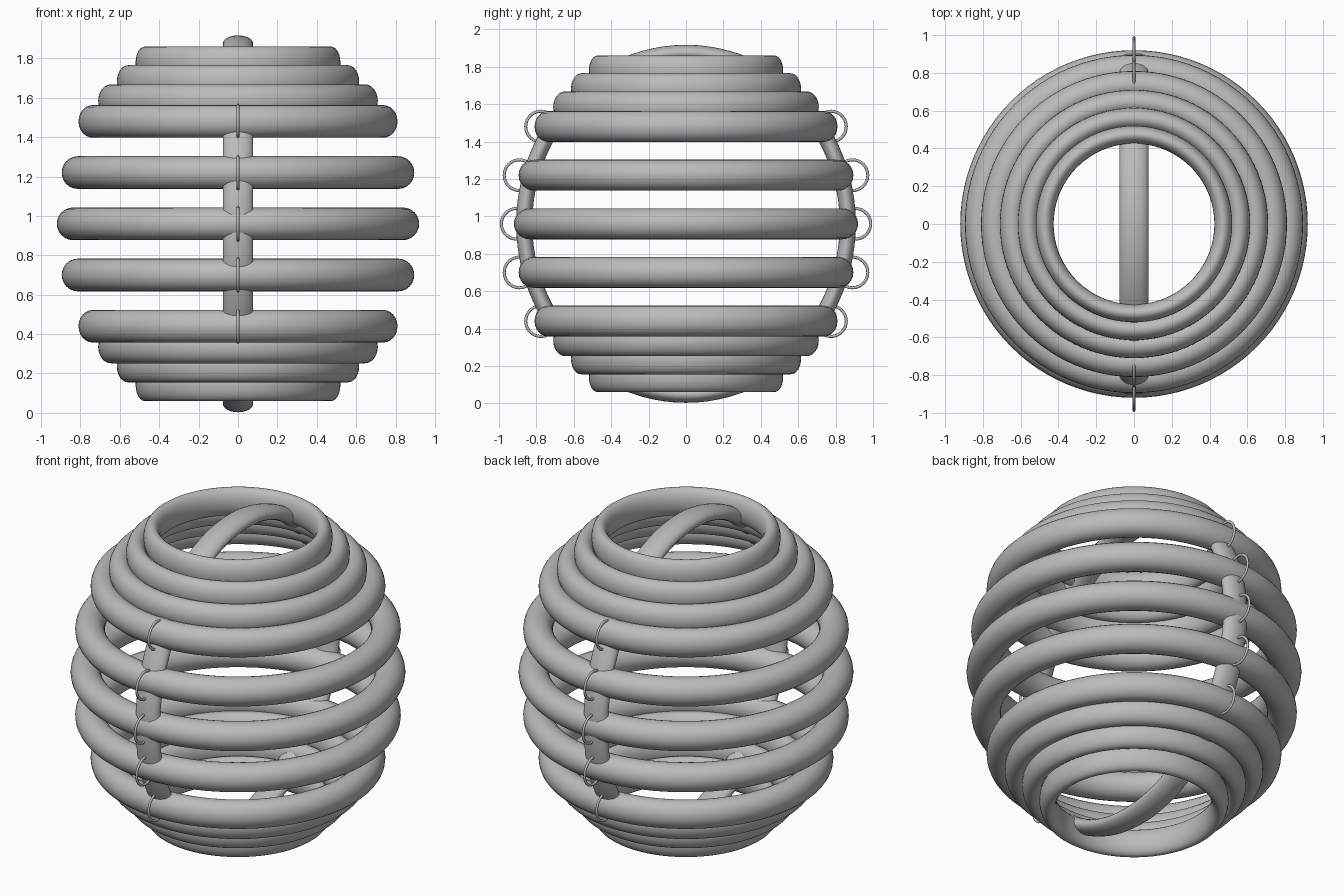
import bpy
import bmesh
from math import cos, sin, pi

cube = bpy.data.objects.get("Cube")
if cube:
    bpy.data.objects.remove(cube, do_unlink=True)

MID = 0.96  # height of the widest hoop

grey = bpy.data.materials.new("plain grey")
grey.use_nodes = True
GREY = (0.5, 0.5, 0.5, 1)
grey.diffuse_color = GREY
grey.node_tree.nodes["Principled BSDF"].inputs["Base Color"].default_value = GREY


def ring(name, center, radii, tube, upright=False, segs=96, sides=24):
    """Elliptical ring: radii along its two plane axes, tube = (radial, axial) half sizes.
    A flat ring lies in xy, an upright one in yz."""
    bm = bmesh.new()
    loops = []
    for i in range(segs):
        a = 2 * pi * i / segs
        loop = []
        for j in range(sides):
            b = 2 * pi * j / sides
            u = (radii[0] + tube[0] * cos(b)) * cos(a)
            v = (radii[1] + tube[0] * cos(b)) * sin(a)
            w = tube[1] * sin(b)
            loop.append(bm.verts.new((w, u, v) if upright else (u, v, w)))
        loops.append(loop)
    for i in range(segs):
        p, q = loops[i], loops[(i + 1) % segs]
        for j in range(sides):
            k = (j + 1) % sides
            bm.faces.new((p[j], q[j], q[k], p[k]))
    bmesh.ops.recalc_face_normals(bm, faces=bm.faces)
    for f in bm.faces:
        f.smooth = True
    mesh = bpy.data.meshes.new(name)
    bm.to_mesh(mesh)
    bm.free()
    mesh.materials.append(grey)
    obj = bpy.data.objects.new(name, mesh)
    obj.location = center
    bpy.context.collection.objects.link(obj)
    return obj


# Horizontal hoops: offset from the middle and outer radius; the tube narrows with the hoop
HOOPS = [(0, 0.92), (0.26, 0.895), (0.52, 0.81), (0.625, 0.71), (0.722, 0.615), (0.817, 0.52)]
for n, (dz, outer) in enumerate(HOOPS):
    major = outer / 1.1
    for side, sign in (("upper", 1), ("lower", -1)):
        if dz == 0 and sign < 0:
            continue
        label = "middle_hoop" if dz == 0 else f"{side}_hoop_{n}"
        z = MID + sign * dz
        ring(label, (0, 0, z), (major, major), (major * 0.1, 0.083))
        # Small wire loops on the front and back of the wide hoops
        if n < 3:
            for end, ysign in (("front", -1), ("back", 1)):
                y = ysign * (outer - 0.015 + 0.01 * (n == 1) - 0.02 * (n == 2))
                ring(f"{end}_wire_loop_{label}", (0, y, z), (0.082, 0.082),
                     (0.008, 0.007), True, 40, 10)

# Upright band that holds the hoops together
ring("upright_band", (0, 0, MID), (0.865, 0.914), (0.043, 0.077), True)
